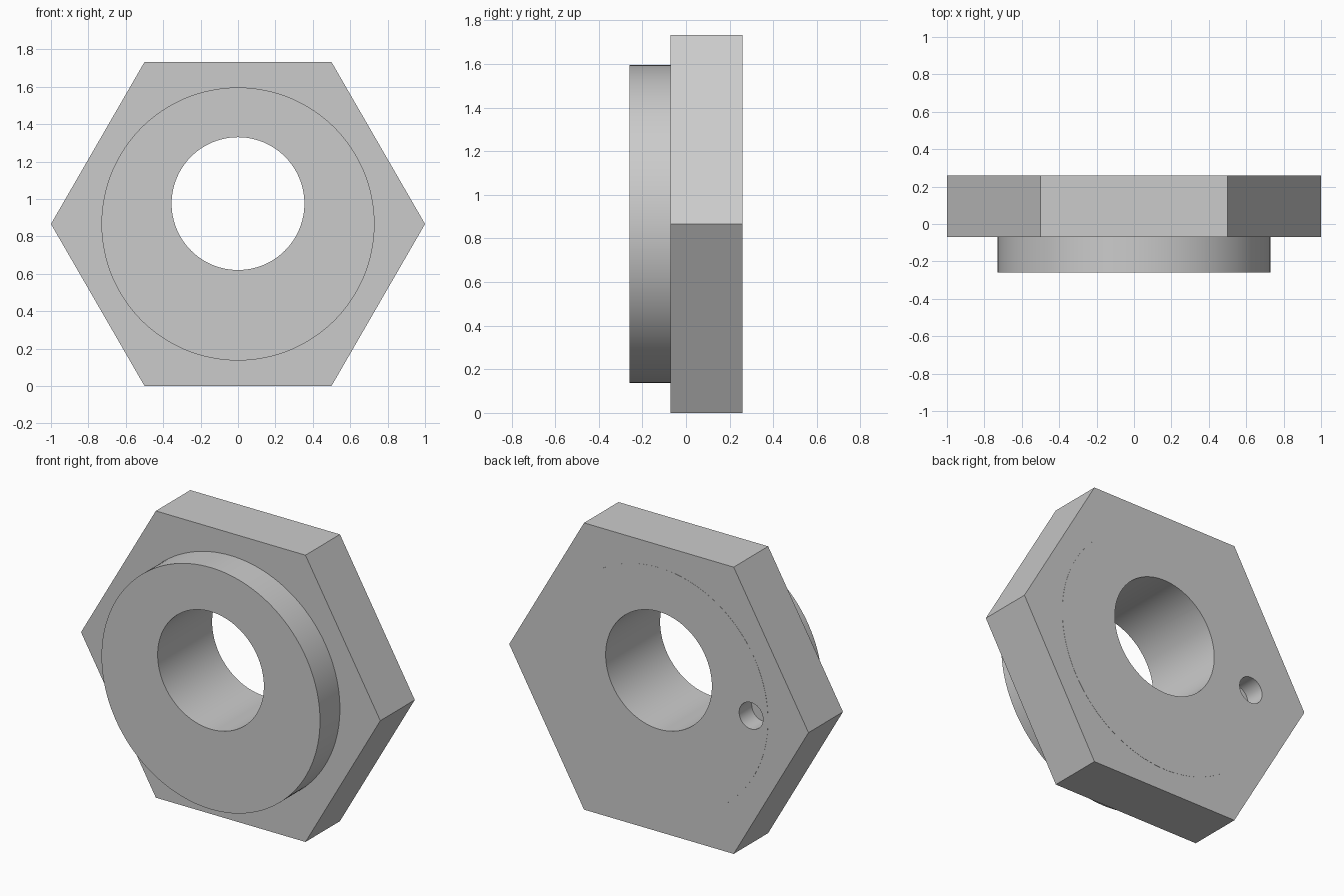
import bpy, bmesh, math

cube = bpy.data.objects.get("Cube")
if cube:
    bpy.data.objects.remove(cube, do_unlink=True)

MID = math.sqrt(3) / 2  # height of the hexagon's centre

steel = bpy.data.materials.new("grey_steel")
steel.use_nodes = True
grey = (0.6, 0.6, 0.6, 1)
steel.diffuse_color = grey
steel.node_tree.nodes["Principled BSDF"].inputs["Base Color"].default_value = grey


def prism(name, sides, radius, y0, y1, x=0, z=MID):
    """Regular prism along y, with its first corner pointing to +x."""
    bm = bmesh.new()
    ring = []
    for i in range(sides):
        a = math.tau * i / sides
        ring.append(bm.verts.new((x + radius * math.cos(a), y0, z + radius * math.sin(a))))
    face = bm.faces.new(ring)
    out = bmesh.ops.extrude_face_region(bm, geom=[face])["geom"]
    verts = [g for g in out if isinstance(g, bmesh.types.BMVert)]
    bmesh.ops.translate(bm, verts=verts, vec=(0, y1 - y0, 0))
    bmesh.ops.recalc_face_normals(bm, faces=bm.faces)
    mesh = bpy.data.meshes.new(name)
    bm.to_mesh(mesh)
    bm.free()
    mesh.materials.append(steel)
    obj = bpy.data.objects.new(name, mesh)
    bpy.context.collection.objects.link(obj)
    return obj


def combine(target, tool, operation):
    """Apply a boolean and discard the tool."""
    mod = target.modifiers.new(tool.name, 'BOOLEAN')
    mod.operation = operation
    mod.solver = 'EXACT'
    mod.object = tool
    bpy.context.view_layer.objects.active = target
    bpy.ops.object.modifier_apply(modifier=mod.name)
    bpy.data.objects.remove(tool, do_unlink=True)


# Hexagonal flange with a round collar running through it
body = prism("hex_flange_with_collar", 6, 1, -0.07, 0.259)
combine(body, prism("collar", 128, 0.73, -0.26, 0.26), 'UNION')

# Off-centre bore, and a blind pin hole in the back
combine(body, prism("bore_cutter", 96, 0.355, -0.5, 0.5, z=0.975), 'DIFFERENCE')
combine(body, prism("pin_hole_cutter", 48, 0.08, 0.14, 0.5, x=-0.617), 'DIFFERENCE')

# Smooth the round walls only
bpy.ops.object.select_all(action='DESELECT')
body.select_set(True)
bpy.context.view_layer.objects.active = body
bpy.ops.object.shade_smooth_by_angle(angle=math.radians(30))
